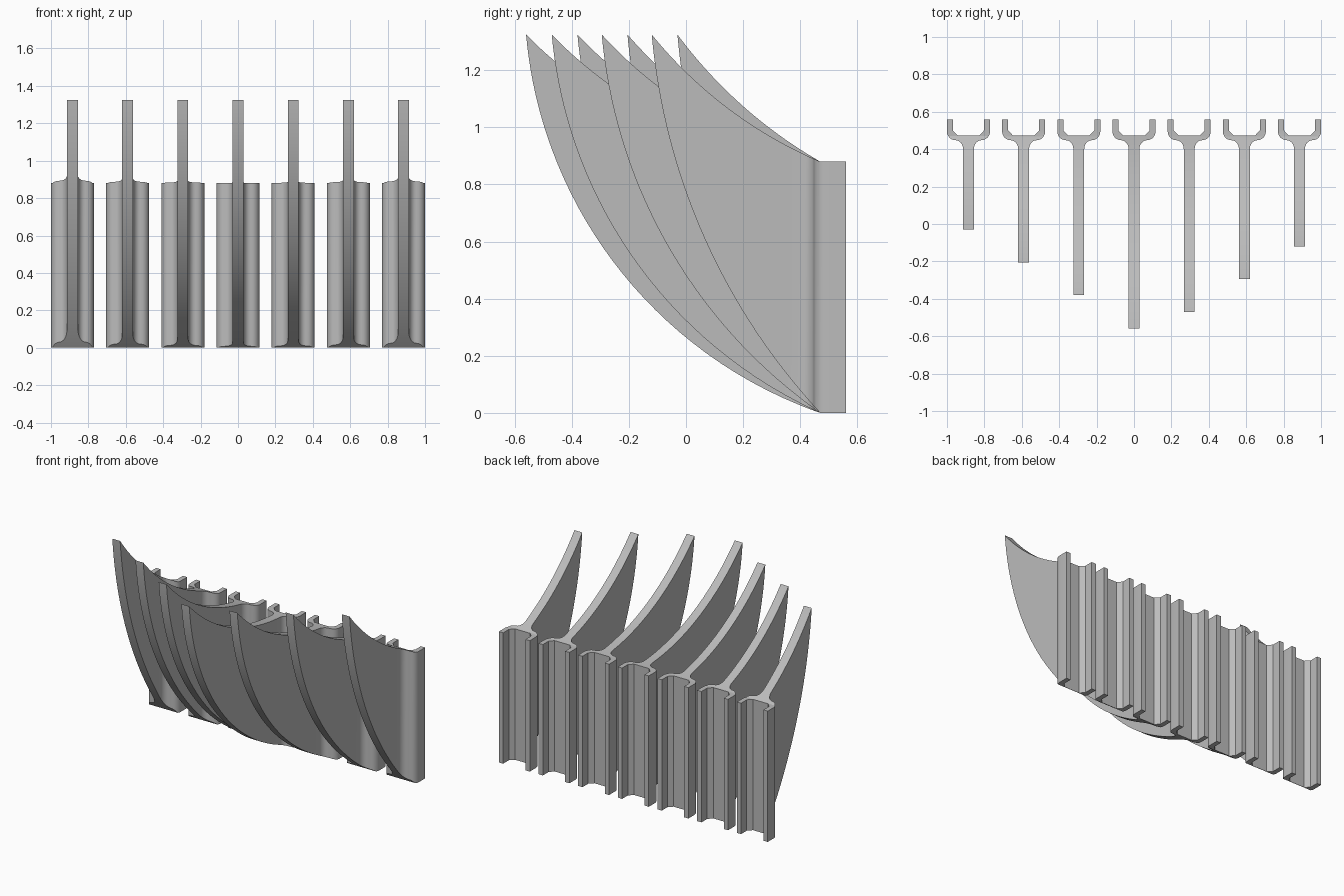
import bpy, bmesh, math

cube = bpy.data.objects.get("Cube")
if cube:
    bpy.data.objects.remove(cube, do_unlink=True)

ROOT, BACK = 0.47, 0.56          # where the blade meets the clip, rear of the clip
BASE_H, TIP_H = 0.88, 1.325      # clip height, blade tip height
HALF = 0.029                     # half thickness of a blade
SPACING = 0.295
TIPS = [-0.03, -0.205, -0.38, -0.56, -0.47, -0.295, -0.12]

grey = bpy.data.materials.new("plain grey")
grey.use_nodes = True
grey.diffuse_color = (0.5, 0.5, 0.5, 1)
grey.node_tree.nodes["Principled BSDF"].inputs["Base Color"].default_value = (0.5, 0.5, 0.5, 1)


def sagging_arc(tip, root_z, sag):
    """Height function of a circular arc from the root to the tip, bulging down and forward."""
    dy, dz = tip - ROOT, TIP_H - root_z
    chord = math.hypot(dy, dz)
    radius = (chord * chord / 4 + sag * sag) / (2 * sag)
    off = (radius - sag) / chord
    cy = (ROOT + tip) / 2 + dz * off
    cz = (root_z + TIP_H) / 2 - dy * off
    return lambda y: cz - math.sqrt(max(0, radius ** 2 - (y - cy) ** 2))


def quarter(cx, cy, rx, ry, start, end, n=6):
    """Points on an elliptical arc in plan, angles in degrees."""
    angles = [math.radians(start + (end - start) * i / n) for i in range(n + 1)]
    return [(cx + rx * math.cos(a), cy + ry * math.sin(a)) for a in angles]


def make_fin(name, x, tip):
    length = ROOT - tip
    # lower edge rises almost vertically at the tip, upper edge sags gently
    slant = math.atan(length / TIP_H)
    low_sag = math.hypot(length, TIP_H) / 2 * math.tan((slant - math.radians(5)) / 2)
    low = sagging_arc(tip, 0, low_sag)
    high = sagging_arc(tip, BASE_H, 0.11 * (length / 1.03) ** 1.6)

    # right half of the plan outline: blade, fillet, rounded shoulder
    steps = 32
    front = [(HALF, tip + (0.4 - tip) * (i / steps) ** 2) for i in range(steps)]
    front += quarter(0.069, 0.40, 0.04, 0.048, 180, 90)
    shoulder = quarter(0.069, 0.494, 0.046, 0.046, -90, 0)
    front += [p for p in shoulder[1:] if p[1] < ROOT - 0.001]
    front.append((0.108, ROOT))
    # clip: outer wall, arm end, inner wall and chamfer
    clip = [p for p in shoulder if p[1] > ROOT + 0.004]
    clip += [(0.115, BACK), (0.083, BACK), (0.083, 0.50), (0.056, 0.472)]
    outline = front + clip

    bm = bmesh.new()

    def column(px, py):
        """Bottom and top vertex at one plan point; they coincide at the tip."""
        z0, z1 = (low(py), high(py)) if py < ROOT else (0, BASE_H)
        if py <= tip + 1e-6:
            v = bm.verts.new((px, py, TIP_H))
            return v, v
        return bm.verts.new((px, py, z0)), bm.verts.new((px, py, z1))

    right = [column(px, py) for px, py in outline]
    left = [column(-px, py) for px, py in outline]

    def face(*verts):
        verts = list(dict.fromkeys(verts))
        if len(verts) > 2:
            bm.faces.new(verts)

    # walls
    for i in range(len(outline) - 1):
        for side in (right, left):
            a, b = side[i], side[i + 1]
            face(a[0], b[0], b[1], a[1])
    face(right[-1][0], left[-1][0], left[-1][1], right[-1][1])
    # curved edges of the blade, then the flat ends of the clip
    k = len(front)
    for level in (0, 1):
        for i in range(k - 1):
            face(right[i][level], right[i + 1][level], left[i + 1][level], left[i][level])
        face(*[c[level] for c in right[k - 1:]], *[c[level] for c in reversed(left[k - 1:])])

    bmesh.ops.recalc_face_normals(bm, faces=bm.faces)
    mesh = bpy.data.meshes.new(name)
    bm.to_mesh(mesh)
    bm.free()
    mesh.materials.append(grey)
    obj = bpy.data.objects.new(name, mesh)
    obj.location.x = x
    bpy.context.collection.objects.link(obj)
    bpy.ops.object.select_all(action='DESELECT')
    obj.select_set(True)
    bpy.context.view_layer.objects.active = obj
    bpy.ops.object.shade_smooth_by_angle(angle=math.radians(30))


for i, tip in enumerate(TIPS):
    make_fin(f"curved_fin_{i + 1}", (i - 3) * SPACING, tip)
